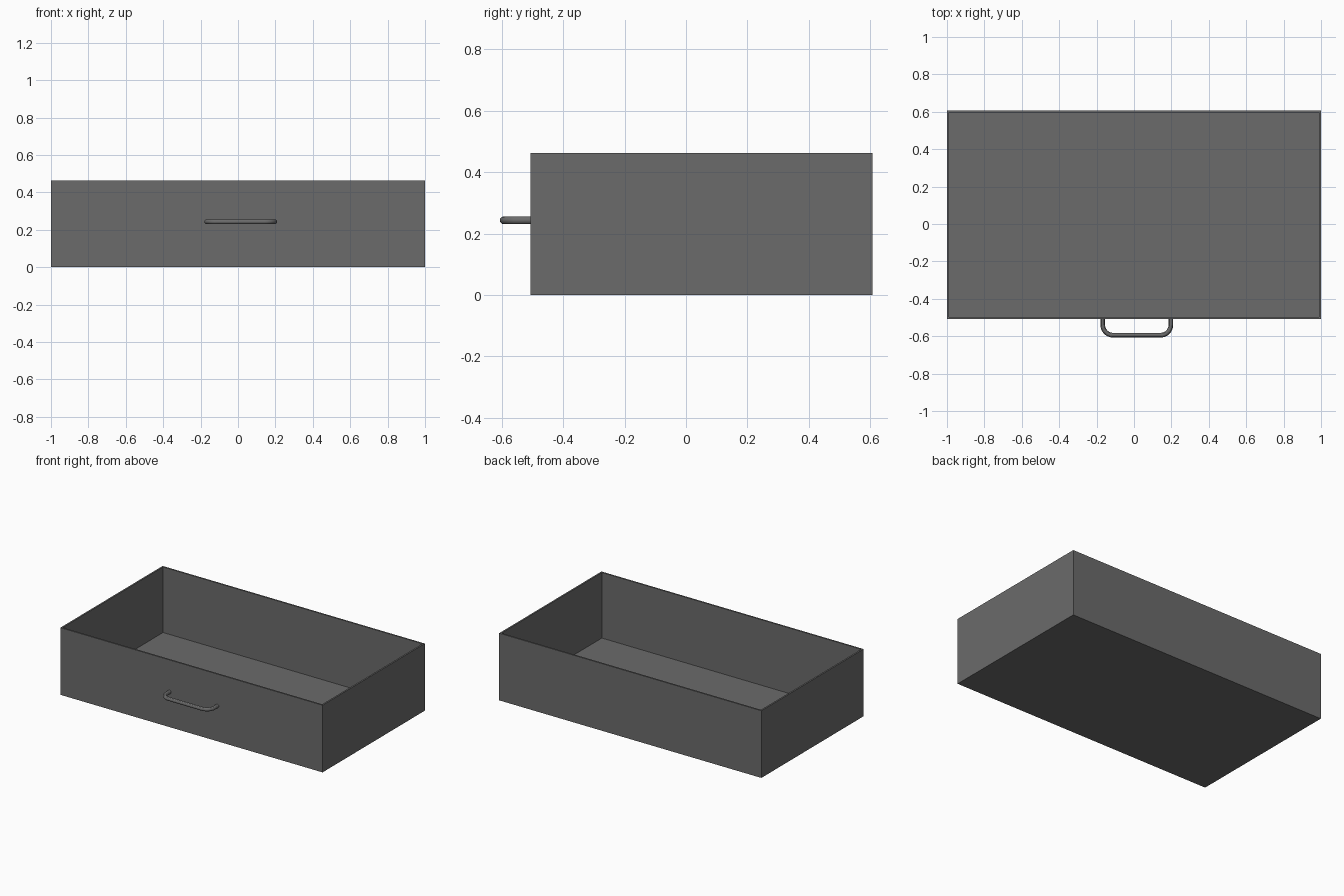
import bpy, bmesh, math
from mathutils import Vector

default = bpy.data.objects.get("Cube")
if default:
    bpy.data.objects.remove(default, do_unlink=True)

GREY = (0.147, 0.147, 0.147, 1)
mat = bpy.data.materials.new("dark grey")
mat.use_nodes = True
mat.diffuse_color = GREY
mat.node_tree.nodes["Principled BSDF"].inputs["Base Color"].default_value = GREY

FRONT, BACK, HEIGHT, WALL = -0.507, 0.607, 0.463, 0.011


def add_object(name, data):
    obj = bpy.data.objects.new(name, data)
    data.materials.append(mat)
    bpy.context.collection.objects.link(obj)
    return obj


# Open tray: a box whose top is inset to the rim and pushed down to the floor
bm = bmesh.new()
bmesh.ops.create_cube(bm, size=1)
bmesh.ops.scale(bm, vec=(2, BACK - FRONT, HEIGHT), verts=bm.verts)
bmesh.ops.translate(bm, vec=(0, (FRONT + BACK) / 2, HEIGHT / 2), verts=bm.verts)
bm.normal_update()
top = max(bm.faces, key=lambda f: f.calc_center_median().z)
bmesh.ops.inset_region(bm, faces=[top], thickness=WALL, use_even_offset=True)
well = bmesh.ops.extrude_discrete_faces(bm, faces=[top])["faces"][0]
bmesh.ops.translate(bm, vec=(0, 0, WALL - HEIGHT), verts=well.verts)
bmesh.ops.recalc_face_normals(bm, faces=bm.faces)
mesh = bpy.data.meshes.new("drawer_box")
bm.to_mesh(mesh)
bm.free()
add_object("drawer_box", mesh)

# Pull handle: a round bar with two rounded corners
RADIUS, BEND, HALF, MID_X, MID_Z = 0.0125, 0.055, 0.182, 0.015, 0.243
BAR_Y = -0.607 + RADIUS


def corner(side):
    """Arc from the leg to the bar on one side."""
    for i in range(9):
        a = math.radians(90) * i / 8
        yield Vector((MID_X + side * (HALF - BEND + BEND * math.cos(a)),
                      BAR_Y + BEND - BEND * math.sin(a), MID_Z))


def foot(side):
    return Vector((MID_X + side * HALF, FRONT + 0.003, MID_Z))


path = [foot(-1), *corner(-1), *reversed(list(corner(1))), foot(1)]
curve = bpy.data.curves.new("pull_handle", "CURVE")
curve.dimensions = "3D"
curve.bevel_depth = RADIUS
curve.bevel_resolution = 4
curve.use_fill_caps = True
spline = curve.splines.new("POLY")
spline.points.add(len(path) - 1)
for point, co in zip(spline.points, path):
    point.co = (*co, 1)
handle = add_object("pull_handle", curve)

# Turn the bar into a smooth mesh
bpy.ops.object.select_all(action="DESELECT")
handle.select_set(True)
bpy.context.view_layer.objects.active = handle
bpy.ops.object.convert(target="MESH")
bpy.ops.object.shade_smooth_by_angle()
